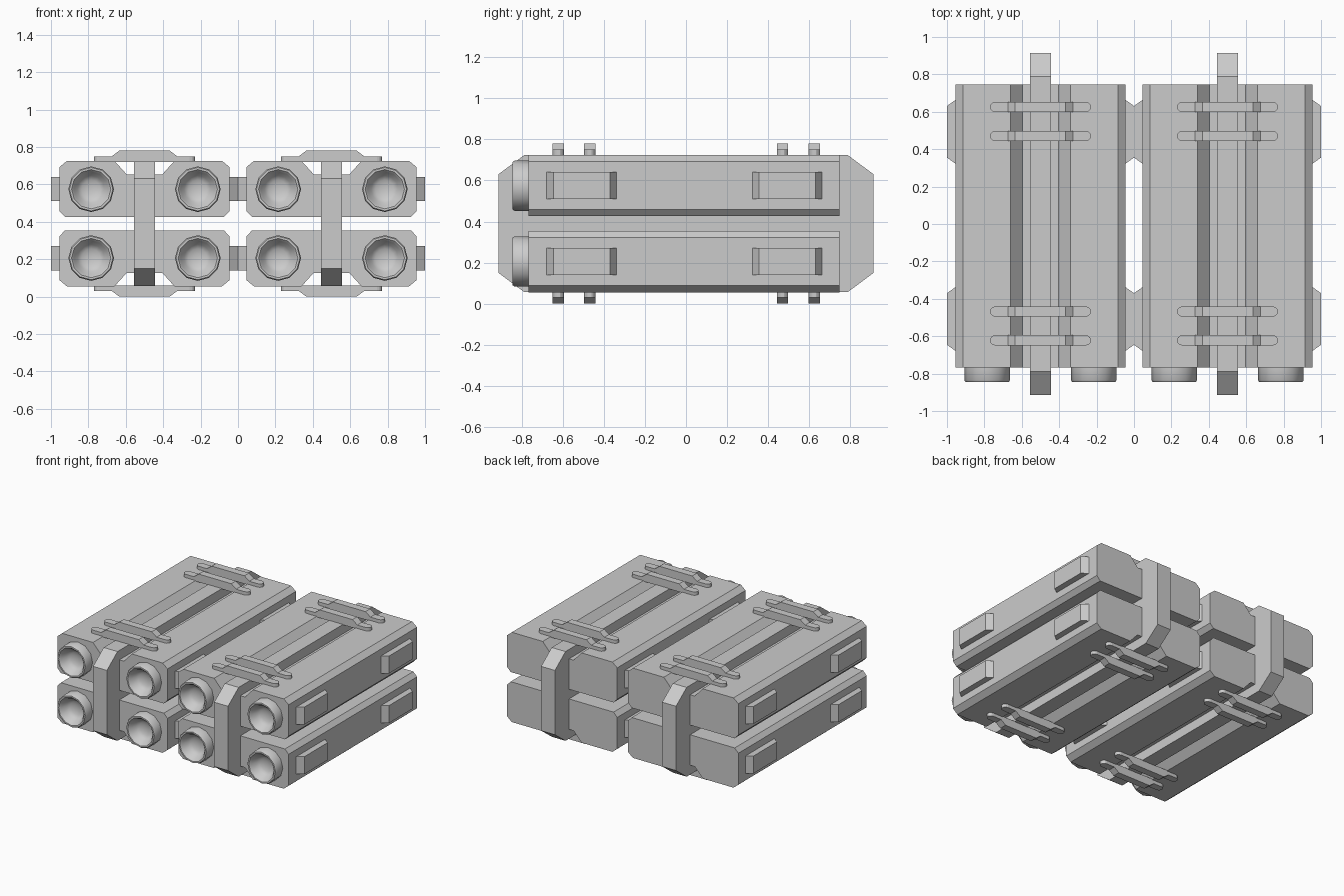
import bpy, bmesh, math
from mathutils import Vector

if "Cube" in bpy.data.objects:
    bpy.data.objects.remove(bpy.data.objects["Cube"])

MID = 0.39  # mirror height between the upper and lower tubes


def add_object(name, bm, smooth=False):
    bmesh.ops.remove_doubles(bm, verts=bm.verts, dist=1e-5)
    bmesh.ops.recalc_face_normals(bm, faces=bm.faces)
    me = bpy.data.meshes.new(name)
    bm.to_mesh(me)
    bm.free()
    ob = bpy.data.objects.new(name, me)
    bpy.context.collection.objects.link(ob)
    if smooth:
        bpy.context.view_layer.objects.active = ob
        ob.select_set(True)
        bpy.ops.object.shade_smooth_by_angle(angle=math.radians(35))
        ob.select_set(False)
    return ob


def prism(name, points, direction):
    """Extrude a closed outline along a vector."""
    bm = bmesh.new()
    face = bm.faces.new([bm.verts.new(p) for p in points])
    ext = bmesh.ops.extrude_face_region(bm, geom=[face])
    moved = [g for g in ext["geom"] if isinstance(g, bmesh.types.BMVert)]
    bmesh.ops.translate(bm, verts=moved, vec=Vector(direction))
    return add_object(name, bm)


def height(z, level):
    """Height for the upper level (1) or its mirror image below (-1)."""
    return MID + level * (z - MID)


def housing(cx, level):
    half = [(0.095, 0.653), (0.16, 0.725), (0.415, 0.725), (0.455, 0.692),
            (0.455, 0.458), (0.425, 0.426)]
    outline = half + [(-x, z) for x, z in reversed(half)]
    prism("tube_housing", [(cx + x, -0.767, height(z, level)) for x, z in outline],
          (0, 1.514, 0))


def muzzle(cx, cz, sides=12):
    # (radius, y): outer wall, bevelled lip, funnel, concave floor
    prof = [(0.122, -0.76), (0.122, -0.835), (0.116, -0.844), (0.105, -0.844),
            (0.092, -0.83), (0.073, -0.792), (0.05, -0.779), (0.025, -0.773), (0, -0.771)]
    bm = bmesh.new()
    verts = [bm.verts.new((r, y, 0)) for r, y in prof]
    edges = [bm.edges.new(p) for p in zip(verts, verts[1:])]
    bmesh.ops.spin(bm, geom=verts + edges, cent=(0, 0, 0), axis=(0, 1, 0),
                   angle=math.tau, steps=sides, use_merge=False)
    ob = add_object("muzzle_ring", bm, smooth=True)
    ob.location = (cx, 0, cz)


def bracket(cx, cy, level, w=0.0275):
    # rounded plan outline; raised centre section bridging the groove
    def half_width(x):
        over = abs(x) - 0.242
        return w if over <= 0 else max(0.008, math.sqrt(max(0, w * w - over * over)))

    half = [(0.135, 0.78), (0.175, 0.75), (0.242, 0.75), (0.256, 0.75),
            (0.265, 0.75), (0.2695, 0.75)]
    stations = [(-x, z) for x, z in reversed(half)] + half
    bm = bmesh.new()
    rings = []
    for x, z in stations:
        h = half_width(x)
        rings.append([bm.verts.new((cx + x, cy + dy, height(zz, level)))
                      for dy, zz in ((-h, 0.72), (h, 0.72), (h, z), (-h, z))])
    for a, b in zip(rings, rings[1:]):
        for i in range(4):
            j = (i + 1) % 4
            bm.faces.new((a[i], a[j], b[j], b[i]))
    bm.faces.new(rings[0])
    bm.faces.new(rings[-1])
    add_object("bracket", bm)


def side_pad(cx, cy, side, level):
    z = height(0.575, level)
    pts = [(0.45, -0.17), (0.455, -0.17), (0.5, -0.138),
           (0.5, 0.138), (0.455, 0.17), (0.45, 0.17)]
    prism("side_pad", [(cx + side * x, cy + y, z - 0.065) for x, y in pts], (0, 0, 0.13))


for cx in (-0.5, 0.5):
    # central plate binding each pair of housings
    plate = [(-0.913, 0.15), (-0.788, 0.057), (0.788, 0.057), (0.913, 0.15),
             (0.913, 0.63), (0.788, 0.723), (-0.788, 0.723), (-0.913, 0.63)]
    prism("centre_strap", [(cx - 0.057, y, z) for y, z in plate], (0.114, 0, 0))
    for level in (1, -1):
        housing(cx, level)
        for y in (-0.622, -0.468, 0.47, 0.625):
            bracket(cx, y, level)
        for side in (-1, 1):
            muzzle(cx + side * 0.285, height(0.574, level))
            for y in (-0.508, 0.493):
                side_pad(cx, y, side, level)
